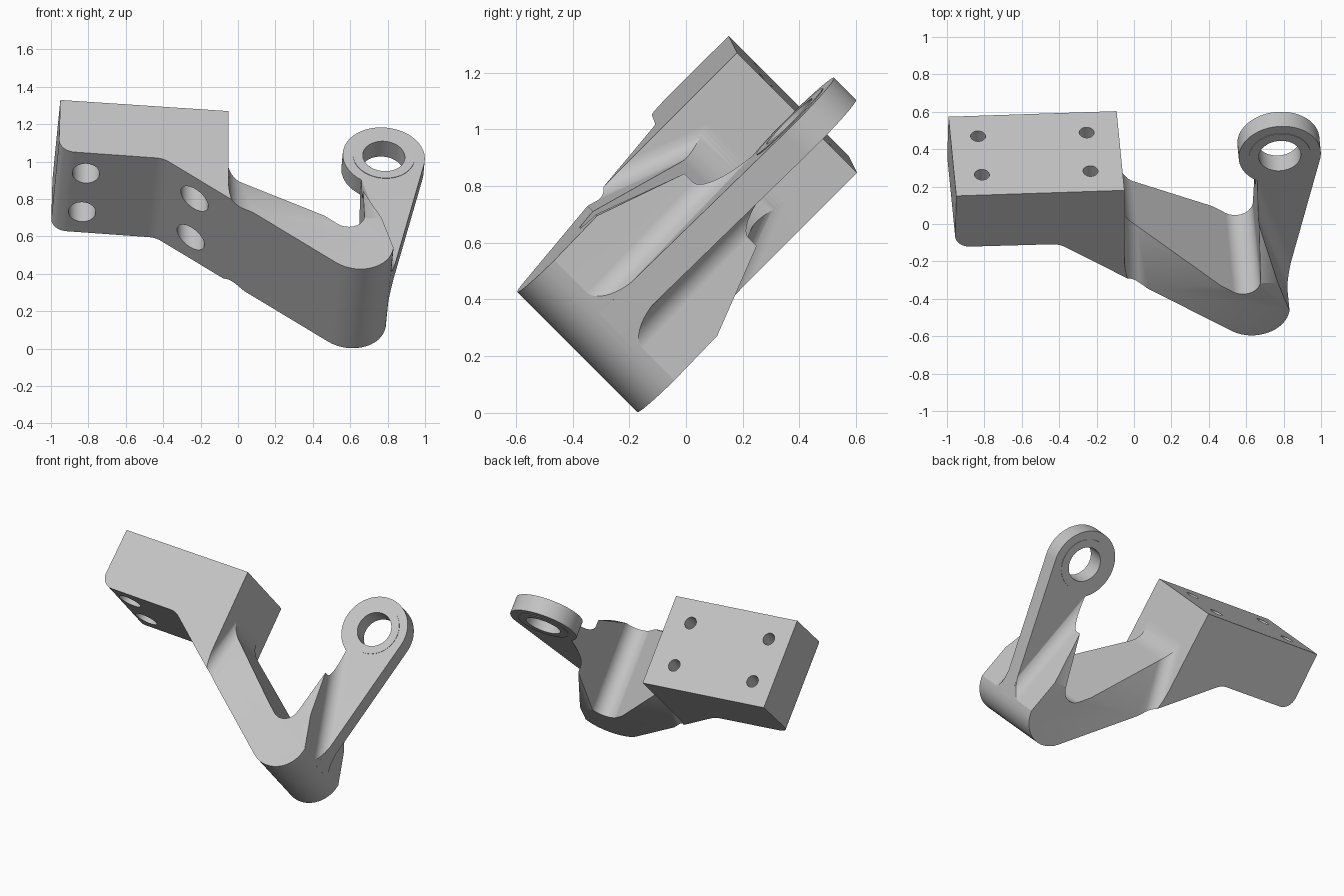
import bpy, bmesh
from math import pi, sin, cos, tan, radians
from mathutils import Vector, Matrix

cube = bpy.data.objects.get("Cube")
if cube:
    bpy.data.objects.remove(cube, do_unlink=True)

# tilted part frame: a along the part, v out of the mounting face, w across the thickness
A = Vector((0.9975, 0.0495, -0.0495))
V = Vector((0, 0.7071, 0.7071))
W = Vector((0.07, -0.7054, 0.7054))
FRAME = Matrix((A, V, W)).transposed().to_4x4()
FRAME.translation = W * 0.465

grey = bpy.data.materials.new("plain grey")
grey.use_nodes = True
GREY = (0.55, 0.55, 0.55, 1)
grey.diffuse_color = GREY
grey.node_tree.nodes["Principled BSDF"].inputs["Base Color"].default_value = GREY


def to_object(name, bm):
    bmesh.ops.recalc_face_normals(bm, faces=bm.faces)
    mesh = bpy.data.meshes.new(name)
    bm.to_mesh(mesh)
    bm.free()
    mesh.materials.append(grey)
    ob = bpy.data.objects.new(name, mesh)
    bpy.context.scene.collection.objects.link(ob)
    return ob


def arc(centre, r, start, end, steps):
    return [Vector(centre) + r * Vector((cos(t), sin(t)))
            for t in (start + (end - start) * i / steps for i in range(steps + 1))]


def rounded(corners, steps=14):
    """Outline from (x, y, radius) corners."""
    out = []
    for i, (x, y, r) in enumerate(corners):
        c = Vector((x, y))
        if r == 0:
            out.append(c)
            continue
        d1 = (Vector(corners[i - 1][:2]) - c).normalized()
        d2 = (Vector(corners[(i + 1) % len(corners)][:2]) - c).normalized()
        half = d1.angle(d2) / 2
        mid = c + (d1 + d2).normalized() * (r / sin(half))
        start = c + d1 * (r / tan(half)) - mid
        end = c + d2 * (r / tan(half)) - mid
        sweep = end.angle_signed(start)
        for k in range(steps + 1):
            out.append(mid + Matrix.Rotation(sweep * k / steps, 2) @ start)
    return out


def prism(name, outline, half):
    bm = bmesh.new()
    face = bm.faces.new([bm.verts.new((p.x, p.y, -half)) for p in outline])
    new = bmesh.ops.extrude_face_region(bm, geom=[face])["geom"]
    bmesh.ops.translate(bm, vec=(0, 0, 2 * half),
                        verts=[g for g in new if isinstance(g, bmesh.types.BMVert)])
    return to_object(name, bm)


def relief(name, base0, base1, across, h0, h1, radius, side):
    """Wedge cutter whose inner long edge is rounded, leaving a fillet."""
    b0, b1, ac = Vector(base0), Vector(base1), Vector(across)
    bm = bmesh.new()
    low = [bm.verts.new((p.x, p.y, side * h)) for p, h in
           ((b0, h0), (b1, h1), (b1 + ac, h1), (b0 + ac, h0))]
    top = [bm.verts.new((v.co.x, v.co.y, side * 0.6)) for v in low]
    bm.faces.new(low)
    bm.faces.new(top)
    for i in range(4):
        j = (i + 1) % 4
        bm.faces.new((low[i], low[j], top[j], top[i]))
    edge = bm.edges.get((low[0], low[1]))
    bmesh.ops.recalc_face_normals(bm, faces=bm.faces)
    bmesh.ops.bevel(bm, geom=[edge], offset=radius, segments=12, profile=0.5, affect='EDGES')
    return to_object(name, bm)


def drill(name, x, z, r, y0, y1):
    bm = bmesh.new()
    place = Matrix.Translation((x, (y0 + y1) / 2, z)) @ Matrix.Rotation(pi / 2, 4, 'X')
    bmesh.ops.create_cone(bm, cap_ends=True, segments=40, radius1=r, radius2=r,
                          depth=y1 - y0, matrix=place)
    return to_object(name, bm)


def combine(ob, others, operation):
    for other in others:
        mod = ob.modifiers.new("join", 'BOOLEAN')
        mod.operation, mod.solver, mod.object = operation, 'EXACT', other
    bpy.context.view_layer.update()
    result = ob.evaluated_get(bpy.context.evaluated_depsgraph_get())
    mesh = bpy.data.meshes.new_from_object(result)
    ob.modifiers.clear()
    ob.data = mesh
    for other in others:
        bpy.data.objects.remove(other, do_unlink=True)


# mounting block, diagonal arm and lower limb in one outline
body = prism("bracket_body", rounded([
    (-1.006, 1.046, 0), (-1.014, 0.66, 0.085), (-0.454, 0.643, 0.12),
    (0.715, -0.269, 0.19), (0.931, 0.8, 0), (0.625, 0.8, 0),
    (0.625, 0.098, 0.09), (-0.105, 0.682, 0.2), (-0.105, 1.025, 0)]), 0.3)

# tapered arm sides, grooves beside the ear leg, and bolt holes
cutters = []
for side in (1, -1):
    cutters.append(relief("arm_taper", (-0.105, 0), (-0.105, 1.4), (1.4, 0),
                          0.4, -0.118, 0.08, side))
    cutters.append(relief("leg_groove", (0.824, -0.1), (0.41, 1.34), (0.577, 0.166),
                          0.05, 0.05, 0.09, side))
    for x in (-0.858, -0.276):
        cutters.append(drill("bolt_hole", x, side * 0.146, 0.04, 0.8, 1.2))
        cutters.append(drill("bolt_recess", x, side * 0.146, 0.073, 0.3, 0.88))
combine(body, cutters, 'DIFFERENCE')

# ear: thin leg running tangent into a ring
EYE = (0.745, 0.985)
leg = [Vector(p) for p in ((0.627, 0.3), (0.7, 0), (0.776, 0.032))]
ear = prism("ear", arc(EYE, 0.22, radians(-11.5), radians(237), 56) + leg, 0.055)
combine(body, [ear], 'UNION')
combine(body, [prism("eye_hole", arc(EYE, 0.13, 0, 2 * pi * 63 / 64, 63), 0.4)], 'DIFFERENCE')

# bushing with a fine raised rim inside the ring
bushing = prism("eye_bushing", arc(EYE, 0.165, 0, 2 * pi * 63 / 64, 63), 0.058)
combine(bushing, [prism("bore", arc(EYE, 0.113, 0, 2 * pi * 63 / 64, 63), 0.4)], 'DIFFERENCE')

# tilt into place and shade
for ob in (body, bushing):
    ob.data.transform(FRAME)
    bpy.ops.object.select_all(action='DESELECT')
    ob.select_set(True)
    bpy.context.view_layer.objects.active = ob
    bpy.ops.object.shade_smooth_by_angle(angle=radians(25))
    weighted = ob.modifiers.new("even_shading", 'WEIGHTED_NORMAL')
    weighted.keep_sharp = True
